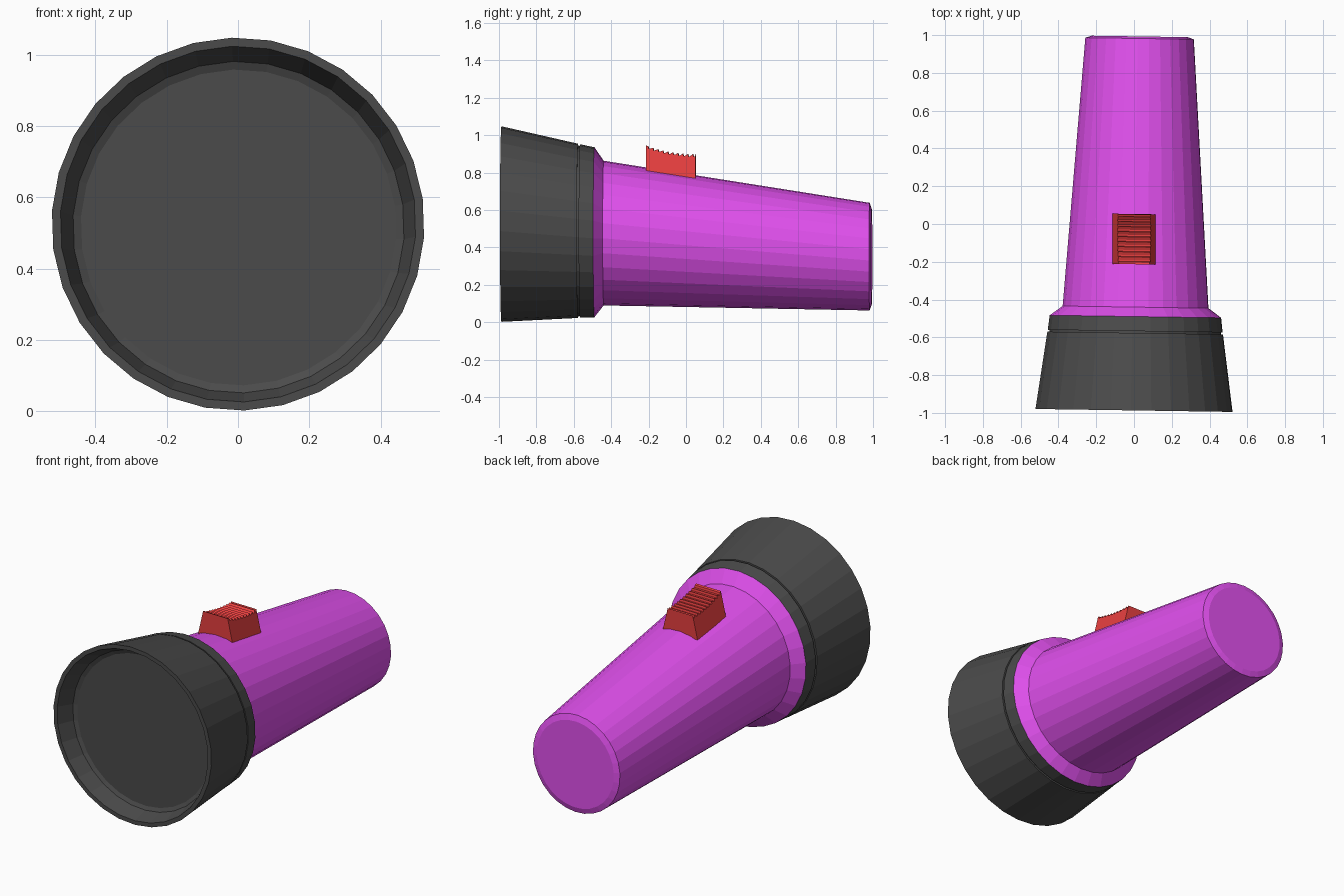
import bpy, bmesh, math

if "Cube" in bpy.data.objects:
    bpy.data.objects.remove(bpy.data.objects["Cube"])

SIDES = 30
PHASE = math.radians(7.9)
YAW = 0.015          # slight turn of the torch about z


def material(name, rgb):
    m = bpy.data.materials.new(name)
    m.diffuse_color = (*rgb, 1)
    m.use_nodes = True
    m.node_tree.nodes["Principled BSDF"].inputs["Base Color"].default_value = m.diffuse_color
    return m


def finish(name, bm, mat):
    bmesh.ops.recalc_face_normals(bm, faces=bm.faces)
    me = bpy.data.meshes.new(name)
    bm.to_mesh(me)
    bm.free()
    me.materials.append(mat)
    ob = bpy.data.objects.new(name, me)
    bpy.context.collection.objects.link(ob)
    return ob


def ring(bm, y, r):
    """Upright ring whose centre follows the sloping axis of the torch."""
    cx, cz = YAW * (y + 0.9875), 0.525 - 0.0885 * (y + 0.99)
    verts = []
    for i in range(SIDES):
        a = PHASE + 2 * math.pi * i / SIDES
        dx = r * math.cos(a)
        verts.append(bm.verts.new((cx + dx, y - YAW * dx, cz + r * math.sin(a))))
    return verts


def lathe(name, profile, mat, cap_start=False, cap_end=False):
    bm = bmesh.new()
    rings = [ring(bm, y, r) for y, r in profile]
    for a, b in zip(rings, rings[1:]):
        for i in range(SIDES):
            j = (i + 1) % SIDES
            bm.faces.new((a[i], a[j], b[j], b[i]))
    if cap_start:
        bm.faces.new(rings[0])
    if cap_end:
        bm.faces.new(rings[-1])
    return finish(name, bm, mat)


dark = material("dark_grey", (0.07, 0.07, 0.07))
purple = material("purple", (0.75, 0.08, 0.85))
red = material("red", (0.8, 0.05, 0.05))

# Lamp head: lens, bezel, recess wall, rim, flared outside, groove, collar
lathe("lamp_head", [(-0.88, 0.443), (-0.89, 0.465), (-0.987, 0.499),
                    (-0.987, 0.523), (-0.577, 0.466), (-0.577, 0.455),
                    (-0.567, 0.455), (-0.567, 0.464), (-0.49, 0.455)],
      dark, cap_start=True)

# Handle: shoulder, tapering barrel, bevelled tail
lathe("handle", [(-0.49, 0.455), (-0.44, 0.387), (0.982, 0.288), (0.993, 0.255)],
      purple, cap_end=True)

# Switch: ribbed, dished top profile swept across x, narrower at the top
TEETH, Y0, Y1 = 10, -0.213, 0.053
profile = [(Y1, 0.765), (Y0, 0.80), (Y0, 0.945)]
step = (Y1 - Y0) / TEETH
for k in range(TEETH):
    y = Y0 + k * step
    top = 0.899 + 0.046 * (1 - (k + 0.5) / TEETH) ** 2
    profile += [(y + 0.45 * step, top), (y + 0.55 * step, top - 0.013),
                (y + 0.85 * step, top - 0.013)]
profile.append((Y1, 0.90))


def switch_side(bm, sign):
    verts = []
    for y, z in profile:
        base = 0.84 - 0.15 * (y - Y0)
        half = 0.115 - 0.27 * max(0, z - base + 0.02)
        verts.append(bm.verts.new((0.001 + sign * half, y - YAW * sign * half, z)))
    return verts


bm = bmesh.new()
left, right = switch_side(bm, -1), switch_side(bm, 1)
bm.faces.new(left)
bm.faces.new(right)
for i in range(len(profile)):
    j = (i + 1) % len(profile)
    bm.faces.new((left[i], left[j], right[j], right[i]))
finish("switch", bm, red)
